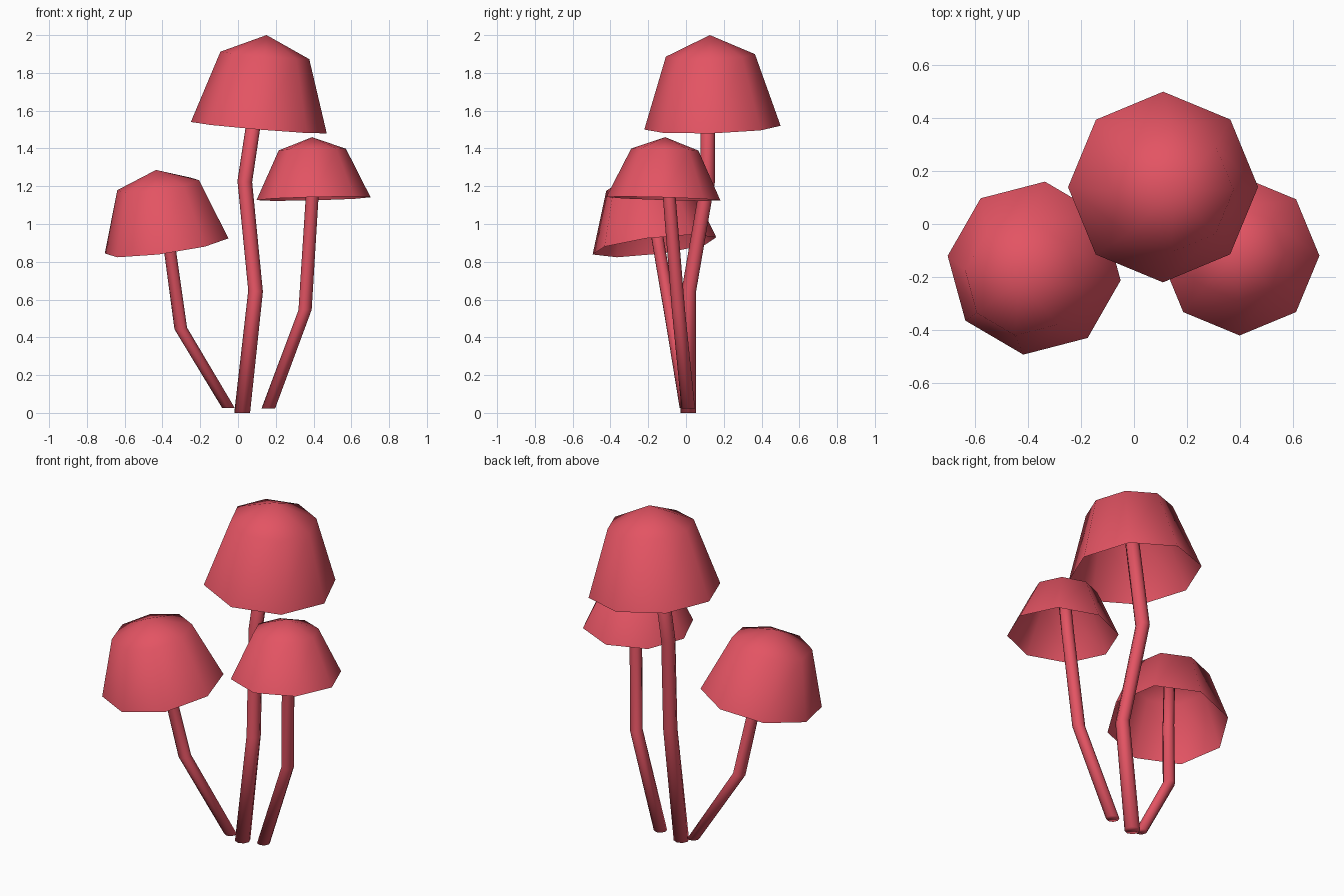
import bpy, bmesh, math
from mathutils import Vector, Matrix

if "Cube" in bpy.data.objects:
    bpy.data.objects.remove(bpy.data.objects["Cube"])

red = bpy.data.materials.new("coral red")
red.diffuse_color = (0.77, 0.088, 0.125, 1)
red.use_nodes = True
red.node_tree.nodes["Principled BSDF"].inputs["Base Color"].default_value = red.diffuse_color


def ring(bm, centre, radius, tilt, turn=0, sides=8):
    """Ring of vertices, square to the tilted axis."""
    pts = []
    for i in range(sides):
        a = math.radians(turn) + 2 * math.pi * i / sides
        p = Vector((radius * math.cos(a), radius * math.sin(a), 0))
        pts.append(bm.verts.new(Vector(centre) + tilt @ p))
    return pts


def bridge(bm, low, high):
    n = len(low)
    for i in range(n):
        j = (i + 1) % n
        bm.faces.new((low[i], low[j], high[j], high[i]))


def finish(bm, name):
    mesh = bpy.data.meshes.new(name)
    bm.to_mesh(mesh)
    bm.free()
    mesh.materials.append(red)
    mesh.polygons.foreach_set("use_smooth", [True] * len(mesh.polygons))
    obj = bpy.data.objects.new(name, mesh)
    bpy.context.collection.objects.link(obj)


def mushroom(name, rim, axis, turn, profile, top, path, stem_r):
    axis = Vector(axis).normalized()
    tilt = Vector((0, 0, 1)).rotation_difference(axis).to_matrix()

    # open bell-shaped cap: rim, shoulder, peak
    bm = bmesh.new()
    rings = [ring(bm, Vector(rim) + axis * h, r, tilt, turn) for r, h in profile]
    for a, b in zip(rings, rings[1:]):
        bridge(bm, a, b)
    peak = bm.verts.new(Vector(rim) + axis * top)
    last = rings[-1]
    for i in range(8):
        bm.faces.new((last[i], last[(i + 1) % 8], peak))
    finish(bm, name + "_cap")

    # bent stem reaching up inside the cap
    bm = bmesh.new()
    rings = [ring(bm, p, r, tilt, turn) for p, r in zip(path, stem_r)]
    # keep the lowest ring level with the ground
    for v in rings[0]:
        v.co.z = path[0][2]
    for a, b in zip(rings, rings[1:]):
        bridge(bm, a, b)
    bm.faces.new(list(reversed(rings[0])))
    bm.faces.new(rings[-1])
    finish(bm, name + "_stem")


mushroom("tall_mushroom", (0.11, 0.14, 1.51), (0.084, -0.028, 1), 0,
         [(0.361, 0), (0.236, 0.384)], 0.492,
         [(0.022, 0.012, 0), (0.093, 0.015, 0.645), (0.036, 0.115, 1.225), (0.145, 0.116, 1.95)],
         [0.042, 0.039, 0.039, 0.038])

mushroom("right_mushroom", (0.40, -0.12, 1.134), (-0.025, 0.03, 1), 0,
         [(0.302, 0), (0.178, 0.26)], 0.326,
         [(0.16, 0.012, 0.022), (0.355, -0.04, 0.545), (0.392, -0.088, 1.135), (0.405, -0.11, 1.42)],
         [0.036, 0.035, 0.034, 0.034])

mushroom("left_mushroom", (-0.378, -0.167, 0.884), (-0.139, -0.121, 1), -7.6,
         [(0.333, 0), (0.22, 0.327)], 0.409,
         [(-0.05, 0.0, 0.025), (-0.303, -0.068, 0.447), (-0.36, -0.14, 0.86), (-0.418, -0.2, 1.23)],
         [0.034, 0.034, 0.032, 0.032])
